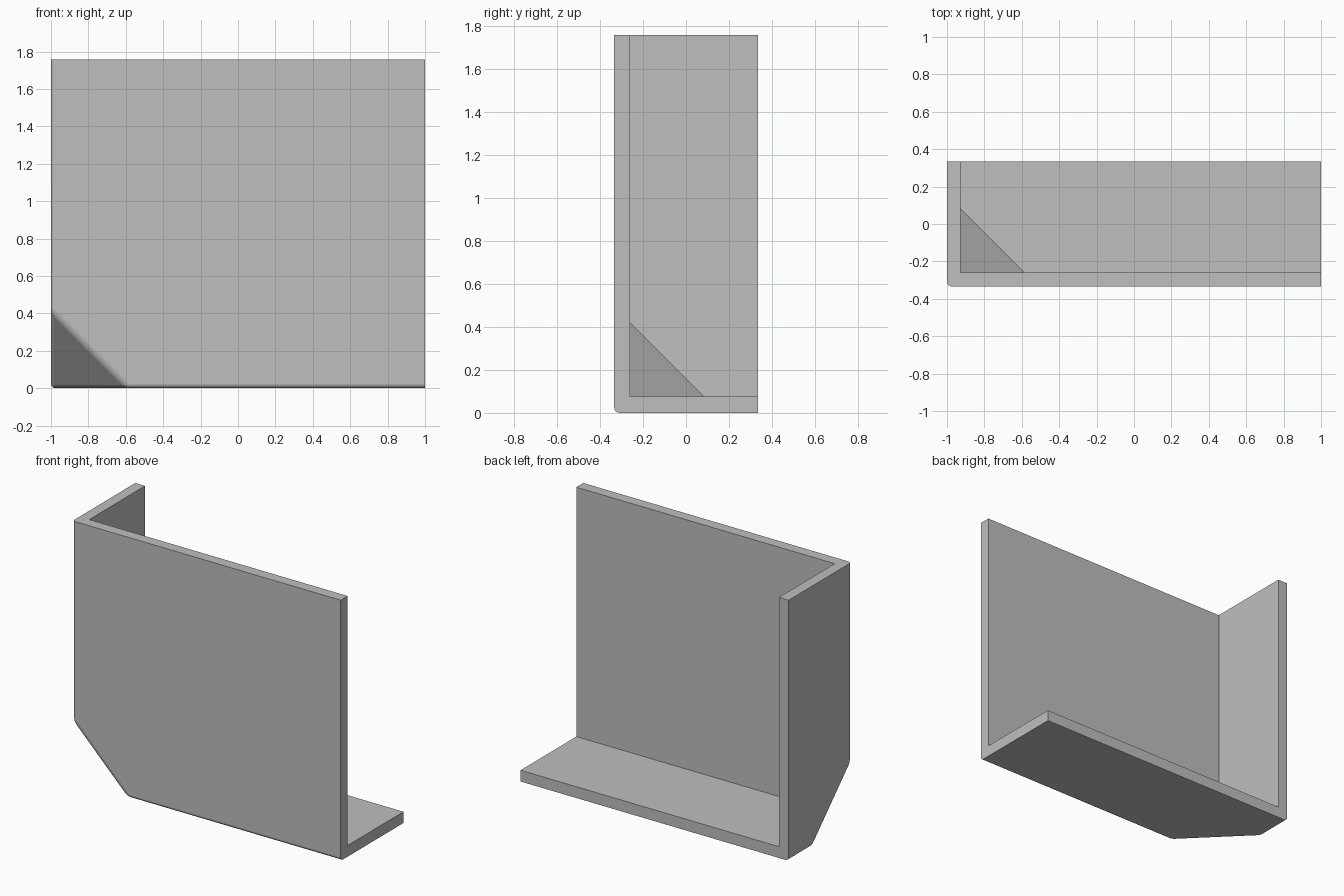
import bpy
import bmesh
from mathutils import Vector

default = bpy.data.objects.get("Cube")
if default:
    bpy.data.objects.remove(default, do_unlink=True)

grey = bpy.data.materials.new("plain grey")
grey.use_nodes = True
colour = (0.52, 0.52, 0.52, 1)
grey.diffuse_color = colour
grey.node_tree.nodes["Principled BSDF"].inputs["Base Color"].default_value = colour


def clipped_block(name, low, high, leg, radius=0):
    """Box whose lowest corner is cut off diagonally, optionally rounded there."""
    low, high = Vector(low), Vector(high)
    bm = bmesh.new()
    bmesh.ops.create_cube(bm, size=1)
    for v in bm.verts:
        v.co = (low + high) / 2 + v.co * (high - low)
    cut = bmesh.ops.bisect_plane(
        bm, geom=bm.verts[:] + bm.edges[:] + bm.faces[:],
        plane_co=low + Vector((leg, 0, 0)), plane_no=(1, 1, 1), clear_inner=True)
    rim = [e for e in cut["geom_cut"] if isinstance(e, bmesh.types.BMEdge)]
    bmesh.ops.contextual_create(bm, geom=rim)
    bmesh.ops.recalc_face_normals(bm, faces=bm.faces)
    if radius:
        outer = [e for e in bm.edges
                 if all(max(f.normal) < 0.01 for f in e.link_faces)]
        bmesh.ops.bevel(bm, geom=outer, offset=radius, segments=4,
                        profile=0.5, affect='EDGES')
    mesh = bpy.data.meshes.new(name)
    bm.to_mesh(mesh)
    bm.free()
    mesh.materials.append(grey)
    obj = bpy.data.objects.new(name, mesh)
    bpy.context.collection.objects.link(obj)
    return obj


# Three-walled corner guard, with the inside hollowed out by a matching block
guard = clipped_block("corner_guard", (-1, -0.334, 0), (1, 0.334, 1.757), 0.415, 0.025)
hollow = clipped_block("hollow_cutter", (-0.927, -0.26, 0.076), (2, 1, 3), 0.342)
hollow.hide_render = True

boolean = guard.modifiers.new("Hollow", 'BOOLEAN')
boolean.operation = 'DIFFERENCE'
boolean.solver = 'EXACT'
boolean.object = hollow

bpy.ops.object.select_all(action='DESELECT')
guard.select_set(True)
bpy.context.view_layer.objects.active = guard
bpy.ops.object.modifier_apply(modifier=boolean.name)
bpy.data.objects.remove(hollow, do_unlink=True)

# Smooth rounded edges, flat plates
bpy.ops.object.shade_smooth_by_angle()
weighted = guard.modifiers.new("Flat plates", 'WEIGHTED_NORMAL')
weighted.keep_sharp = True
